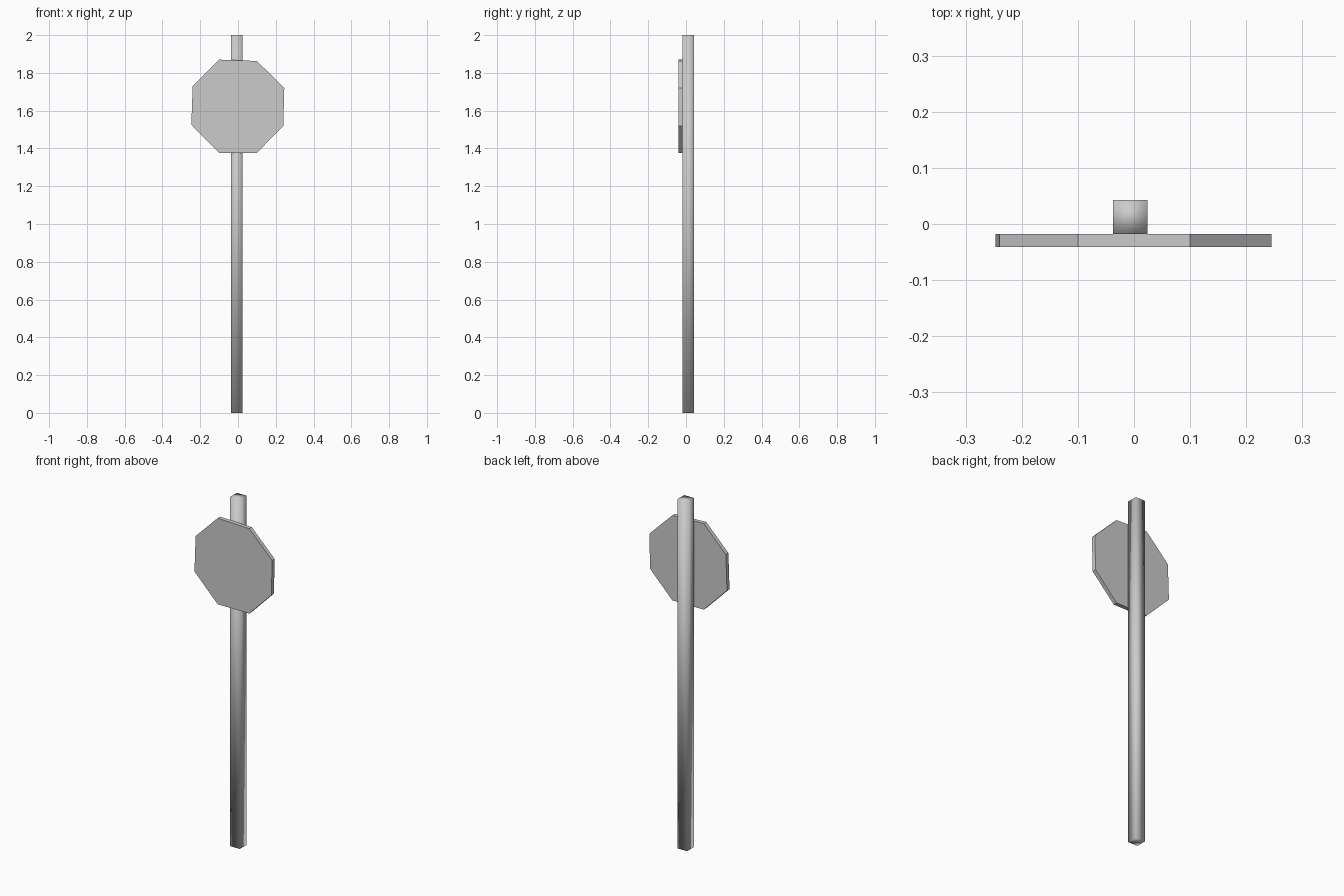
import bpy
import bmesh

cube = bpy.data.objects.get("Cube")
if cube:
    bpy.data.objects.remove(cube, do_unlink=True)

grey = bpy.data.materials.new("plain grey")
grey.use_nodes = True
colour = (0.6, 0.6, 0.6, 1)
grey.diffuse_color = colour
grey.node_tree.nodes["Principled BSDF"].inputs["Base Color"].default_value = colour


def prism(name, outline, depth, smooth=False):
    """Extrude a closed outline along the depth vector."""
    bm = bmesh.new()
    face = bm.faces.new([bm.verts.new(p) for p in outline])
    result = bmesh.ops.extrude_face_region(bm, geom=[face], use_keep_orig=True)
    moved = [g for g in result["geom"] if isinstance(g, bmesh.types.BMVert)]
    bmesh.ops.translate(bm, verts=moved, vec=depth)
    bmesh.ops.recalc_face_normals(bm, faces=bm.faces)
    for f in bm.faces:
        f.smooth = smooth
    mesh = bpy.data.meshes.new(name)
    bm.to_mesh(mesh)
    bm.free()
    mesh.materials.append(grey)
    obj = bpy.data.objects.new(name, mesh)
    bpy.context.collection.objects.link(obj)
    return obj


# Square post, softly shaded across its corners
x0, x1, y0, y1 = -0.037, 0.024, -0.018, 0.043
prism("post", [(x0, y0, 0), (x1, y0, 0), (x1, y1, 0), (x0, y1, 0)],
      (0, 0, 2), smooth=True)

# Slightly uneven eight-sided sign plate on the front of the post
corners = [(-0.10, 1.87), (0.10, 1.863), (0.245, 1.72), (0.24, 1.52),
           (0.10, 1.377), (-0.10, 1.377), (-0.247, 1.525), (-0.24, 1.73)]
prism("sign_plate", [(x, -0.041, z) for x, z in corners], (0, 0.023, 0))
